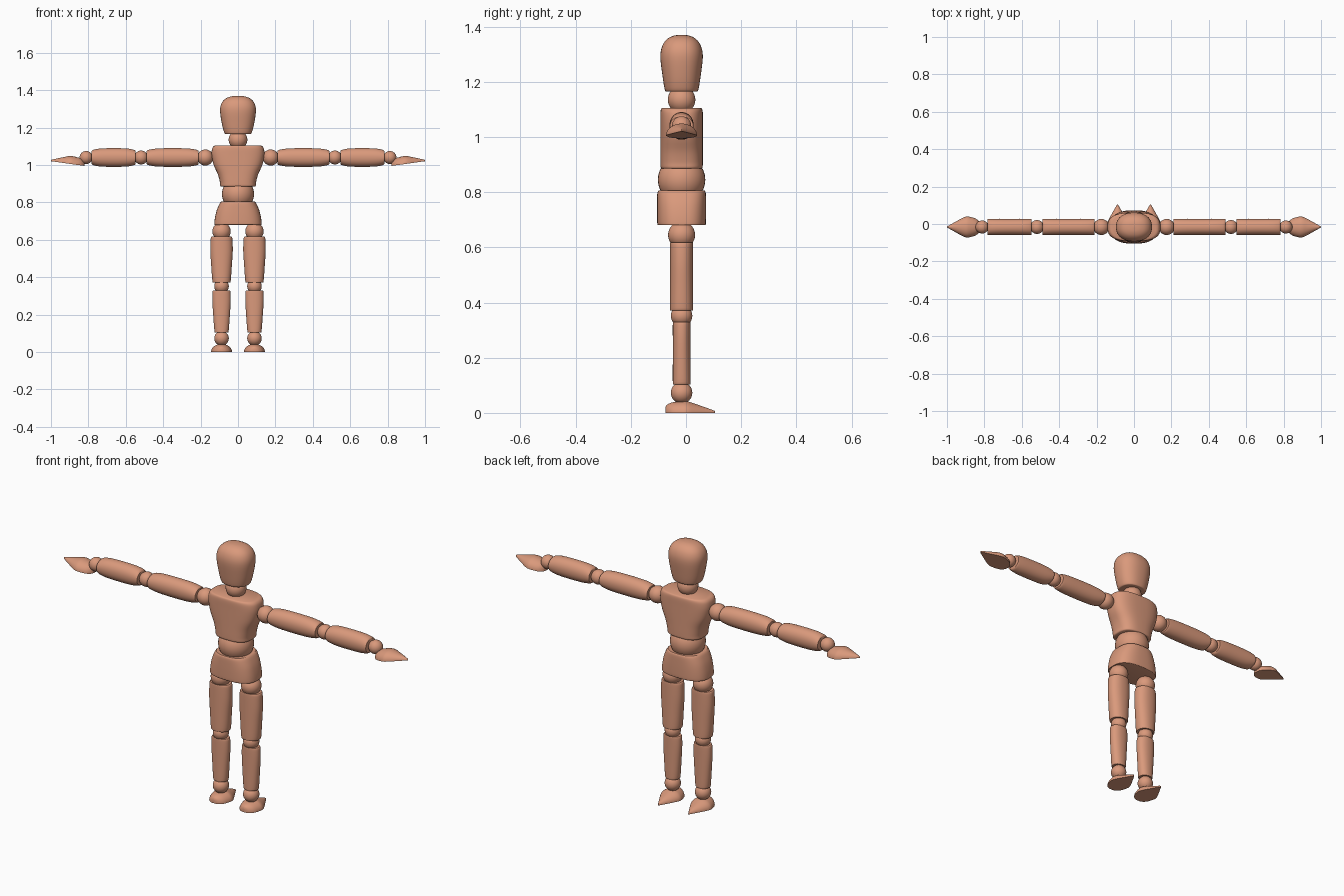
import bpy, bmesh
from math import cos, sin, pi, radians
from mathutils import Matrix

if "Cube" in bpy.data.objects:
    bpy.data.objects.remove(bpy.data.objects["Cube"])

CY = -0.016          # depth of the body axis
LEG_X = 0.088
ARM_Z = 1.04

wood = bpy.data.materials.new("wood")
wood.diffuse_color = (0.70, 0.32, 0.20, 1)
wood.use_nodes = True
wood.node_tree.nodes["Principled BSDF"].inputs["Base Color"].default_value = wood.diffuse_color


def finish(name, bm, mirror=False):
    bmesh.ops.recalc_face_normals(bm, faces=bm.faces)
    me = bpy.data.meshes.new(name)
    bm.to_mesh(me)
    bm.free()
    me.materials.append(wood)
    ob = bpy.data.objects.new(name, me)
    bpy.context.collection.objects.link(ob)
    bpy.ops.object.select_all(action='DESELECT')
    ob.select_set(True)
    bpy.context.view_layer.objects.active = ob
    bpy.ops.object.shade_smooth_by_angle(angle=radians(40))
    if mirror:
        ob.modifiers.new("mirror", 'MIRROR').use_mirror_merge = False
    return ob


def spline(rows, steps=4):
    """Smooth curve through the given rows (Catmull-Rom)."""
    pts = [rows[0]] + list(rows) + [rows[-1]]
    out = []
    for p, q, r, s in zip(pts, pts[1:], pts[2:], pts[3:]):
        for i in range(steps):
            t = i / steps
            out.append([0.5 * (2 * b + (c - a) * t + (2 * a - 5 * b + 4 * c - d) * t * t
                               + (3 * b - a - 3 * c + d) * t ** 3)
                        for a, b, c, d in zip(p, q, r, s)])
    return out + [list(rows[-1])]


def superellipse(n, count=48):
    def f(v):
        return (1 if v >= 0 else -1) * abs(v) ** (2 / n)
    return [(f(cos(2 * pi * i / count)), f(sin(2 * pi * i / count))) for i in range(count)]


def loft(name, rows, section, place, mirror=False):
    """Rows are (position, half size a, half size b); place maps (a, b, position) to xyz."""
    bm = bmesh.new()
    rings = [[bm.verts.new(place(u * a, v * b, t)) for u, v in section]
             for t, a, b in spline(rows)]
    n = len(section)
    for r0, r1 in zip(rings, rings[1:]):
        for i in range(n):
            j = (i + 1) % n
            bm.faces.new((r0[i], r0[j], r1[j], r1[i]))
    bm.faces.new(rings[0])
    bm.faces.new(rings[-1])
    return finish(name, bm, mirror)


def ball(name, x, z, r, mirror=True):
    bm = bmesh.new()
    bmesh.ops.create_uvsphere(bm, u_segments=32, v_segments=16, radius=r,
                              matrix=Matrix.Translation((x, CY, z)))
    return finish(name, bm, mirror)


def upright(a, b, t):
    return (a, CY + b, t)


def leg(a, b, t):
    return (LEG_X + a, CY + b, t)


def arm(a, b, t):
    return (t, CY + b, ARM_Z + a)


# head and neck
loft("head", [(1.165, .064, .055), (1.172, .073, .061), (1.22, .086, .069), (1.29, .096, .077),
              (1.33, .088, .070), (1.355, .066, .052), (1.367, .036, .028), (1.37, .004, .003)],
     superellipse(2.3), upright)
ball("neck", 0, 1.135, .05, False)

# torso
loft("chest", [(.885, .090, .071), (.890, .095, .076), (.91, .097, .077), (.95, .108, .077),
               (1.0, .130, .077), (1.05, .141, .077), (1.085, .139, .077), (1.1, .130, .075),
               (1.105, .118, .070)], superellipse(2.8), upright)
ball("waist", 0, .845, .086, False)
loft("pelvis", [(.68, .124, .084), (.685, .127, .088), (.72, .123, .089), (.76, .113, .089),
                (.795, .097, .088), (.805, .088, .084)], superellipse(2.7), upright)

# legs
ball("hip_joints", LEG_X, .645, .049)
loft("thighs", [(.372, .044, .041), (.38, .049, .042), (.46, .055, .042), (.54, .060, .042),
                (.605, .058, .042), (.617, .053, .041)], superellipse(2.2), leg, True)
ball("knee_joints", LEG_X, .352, .039)
loft("shins", [(.105, .034, .031), (.112, .038, .032), (.19, .044, .032), (.27, .049, .032),
               (.32, .048, .032), (.33, .044, .031)], superellipse(2.2), leg, True)
ball("ankle_joints", LEG_X, .073, .039)

# arms
ball("shoulder_joints", .175, ARM_Z, .043)
barrel = [(0, .034, .042), (.04, .041, .043), (.2, .048, .044), (.5, .050, .044),
          (.8, .048, .044), (.96, .041, .043), (1, .034, .042)]
for name, x0, x1 in (("upper_arms", .21, .488), ("forearms", .547, .783)):
    loft(name, [(x0 + t * (x1 - x0), a, b) for t, a, b in barrel],
         superellipse(2.1), arm, True)
ball("elbow_joints", .518, ARM_Z, .037)
ball("wrist_joints", .812, ARM_Z, .035)

# feet and hands share one flat-soled teardrop, pointed at the far end
dome = [(cos(pi * i / 24), sin(pi * i / 24)) for i in range(25)]
teardrop = [(0, .010, .018), (.006, .026, .029), (.025, .044, .038), (.06, .055, .043),
            (.08, .055, .042), (.105, .044, .034), (.145, .022, .020), (.175, .005, .009),
            (.18, .001, .005)]
loft("feet", teardrop, dome, lambda a, b, t: (LEG_X + a, t - .075, b), True)
loft("hands", teardrop, dome, lambda a, b, t: (.82 + t, CY + a, .995 + .14 * t + b), True)
